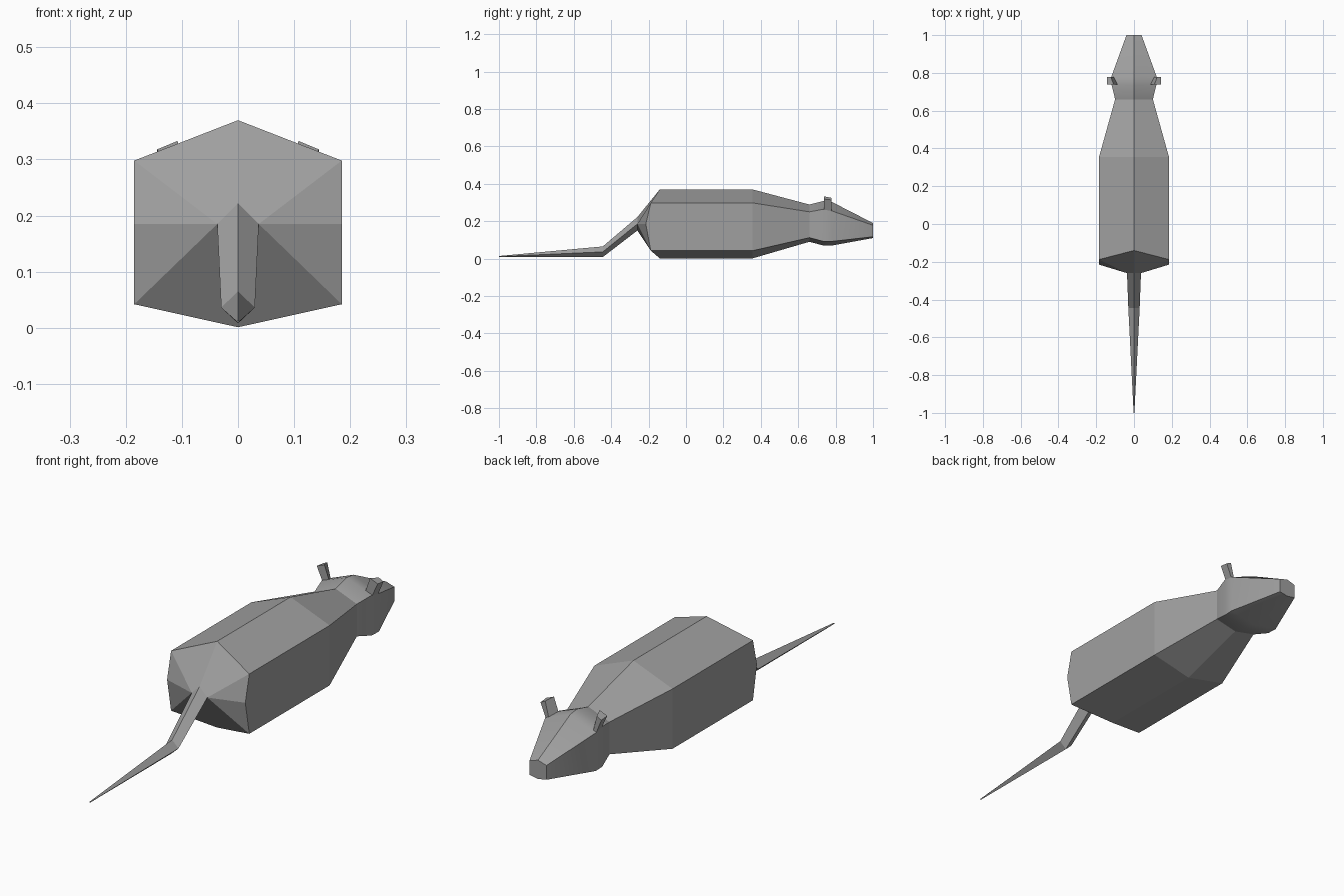
import bpy, bmesh

if "Cube" in bpy.data.objects:
    bpy.data.objects.remove(bpy.data.objects["Cube"])

grey = bpy.data.materials.new("grey fur")
grey.diffuse_color = (0.35, 0.35, 0.35, 1)
grey.use_nodes = True
grey.node_tree.nodes["Principled BSDF"].inputs["Base Color"].default_value = grey.diffuse_color


def finish(bm, name):
    bmesh.ops.recalc_face_normals(bm, faces=bm.faces)
    me = bpy.data.meshes.new(name)
    bm.to_mesh(me)
    bm.free()
    me.materials.append(grey)
    ob = bpy.data.objects.new(name, me)
    bpy.context.collection.objects.link(ob)
    return ob


def bridge(bm, a, b):
    n = len(a)
    for i in range(n):
        bm.faces.new((a[i], a[(i + 1) % n], b[(i + 1) % n], b[i]))


# Body and head: hexagonal rings (y, half width, top, upper side, lower side, bottom)
rings = [
    (0.355, 0.185, 0.370, 0.298, 0.042, 0.001),
    (0.660, 0.100, 0.289, 0.250, 0.112, 0.090),
    (0.735, 0.118, 0.308, 0.264, 0.092, 0.070),
    (0.780, 0.120, 0.303, 0.255, 0.092, 0.070),
    (1.000, 0.040, 0.190, 0.178, 0.117, 0.110),
]
bm = bmesh.new()


def hexagon(y, w, t, u, l, b, side_y=None):
    s = y if side_y is None else side_y
    return [bm.verts.new(p) for p in ((0, y, t), (w, s, u), (w, s, l),
                                      (0, y, b), (-w, s, l), (-w, s, u))]


# Rump ring sits further back at its sides
rump = hexagon(-0.14, 0.185, 0.370, 0.298, 0.042, 0.001, -0.188)
prev = rump
for r in rings:
    cur = hexagon(*r)
    if prev is rump:
        first = cur
    else:
        bridge(bm, prev, cur)
    prev = cur
bm.faces.new(prev)  # nose


# Tail: diamond rings (y, half width, top, middle, bottom)
def diamond(y, w, t, m, b):
    return [bm.verts.new(p) for p in ((0, y, t), (w, y, m), (0, y, b), (-w, y, m))]


root = diamond(-0.26, 0.037, 0.222, 0.185, 0.150)
bend = diamond(-0.445, 0.030, 0.065, 0.036, 0.008)
tip = diamond(-1.0, 0.002, 0.014, 0.011, 0.008)
bridge(bm, root, bend)
bridge(bm, bend, tip)
bm.faces.new(tip)

# Flanks and rump, with an extra corner halfway up each side
top, ru, rl, bot, ll, lu = rump
ft, fru, frl, fb, fll, flu = first
for up, lo, fu, fl, k, x in ((ru, rl, fru, frl, 1, 0.185), (lu, ll, flu, fll, 3, -0.185)):
    mid = bm.verts.new((x, -0.215, 0.185))
    bm.faces.new((top, up, fu, ft))
    bm.faces.new((up, mid, lo, fl, fu))
    bm.faces.new((lo, bot, fb, fl))
    bm.faces.new((top, root[0], root[k], up))
    bm.faces.new((up, root[k], mid))
    bm.faces.new((mid, root[k], lo))
    bm.faces.new((lo, root[k], root[2], bot))
body = finish(bm, "body_head_and_tail")

# Soft shading only around the neck and cheeks
bpy.context.view_layer.objects.active = body
body.select_set(True)
bpy.ops.object.shade_smooth_by_angle(angle=0.55)
for p in body.data.polygons:
    p.use_smooth = 0.6 < p.center.y < 0.95

# Ears: thin upright tabs leaning outward
for side, name in ((1, "right_ear"), (-1, "left_ear")):
    bm = bmesh.new()
    low = [(0.085, 0.738, 0.270), (0.114, 0.738, 0.252),
           (0.118, 0.777, 0.250), (0.105, 0.777, 0.258)]
    high = [(0.108, 0.738, 0.333), (0.144, 0.738, 0.318),
            (0.144, 0.777, 0.314), (0.122, 0.777, 0.325)]
    a, b = [[bm.verts.new((side * x, y, z)) for x, y, z in q] for q in (low, high)]
    bridge(bm, a, b)
    bm.faces.new(a)
    bm.faces.new(b)
    finish(bm, name)
